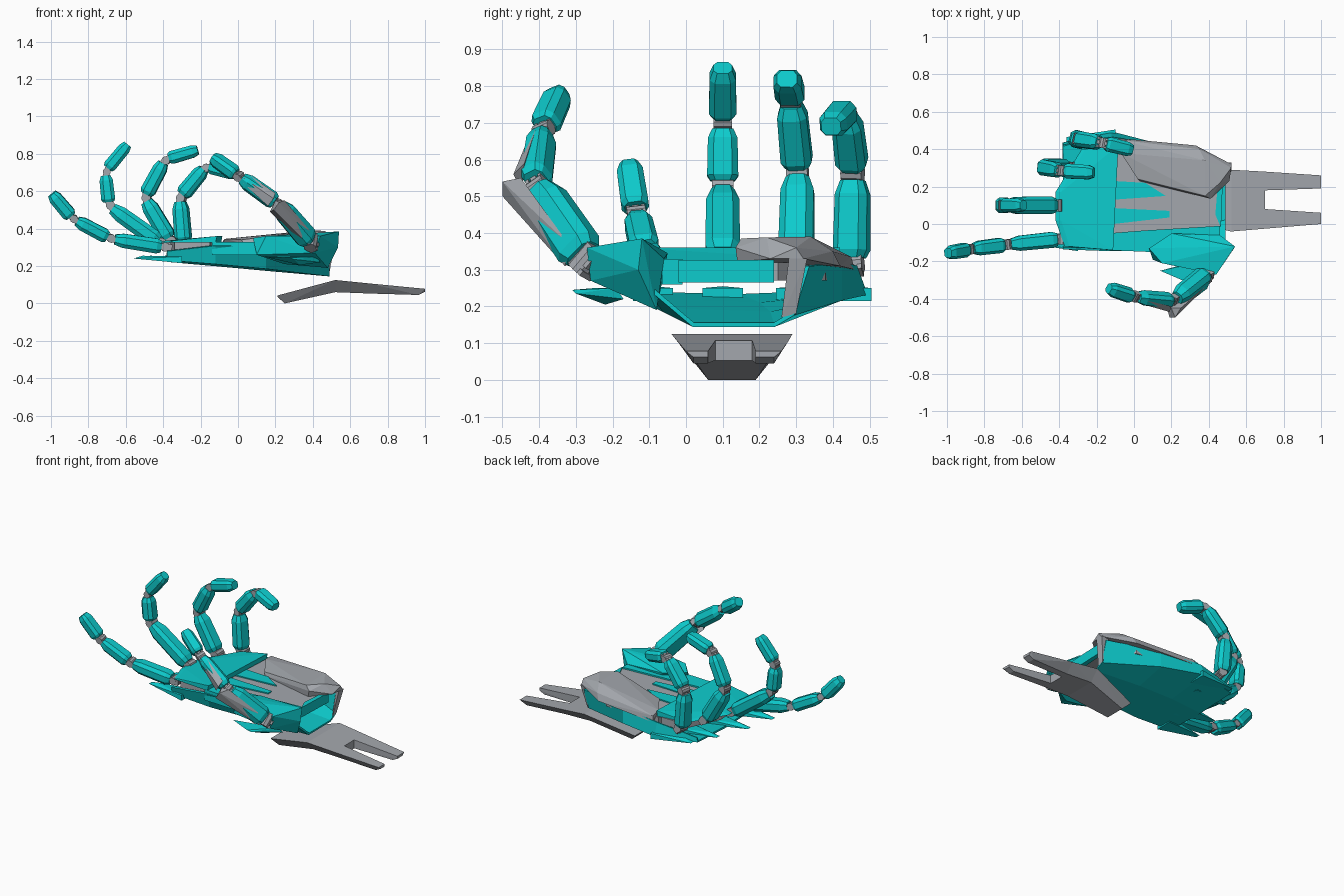
import bpy, bmesh, math
from mathutils import Vector, Matrix

cube = bpy.data.objects.get("Cube")
if cube:
    bpy.data.objects.remove(cube, do_unlink=True)


def material(name, rgb):
    m = bpy.data.materials.new(name)
    m.diffuse_color = (*rgb, 1)
    m.use_nodes = True
    node = m.node_tree.nodes["Principled BSDF"]
    node.inputs["Base Color"].default_value = (*rgb, 1)
    node.inputs["Roughness"].default_value = 0.6
    return m


TEAL = material("teal", (0.004, 0.60, 0.61))
GRAY = material("gray", (0.37, 0.39, 0.42))


def finish(name, bm, *mats):
    bmesh.ops.recalc_face_normals(bm, faces=bm.faces)
    mesh = bpy.data.meshes.new(name)
    bm.to_mesh(mesh)
    bm.free()
    ob = bpy.data.objects.new(name, mesh)
    bpy.context.collection.objects.link(ob)
    for m in mats:
        mesh.materials.append(m)
    return ob


def hull(name, mat, *groups):
    """One object from one or more convex blocks."""
    bm = bmesh.new()
    for pts in groups:
        verts = [bm.verts.new(p) for p in pts]
        res = bmesh.ops.convex_hull(bm, input=verts)
        junk = {v for v in res["geom_interior"] + res["geom_unused"]
                if isinstance(v, bmesh.types.BMVert) and v.is_valid}
        bmesh.ops.delete(bm, geom=list(junk), context="VERTS")
    bmesh.ops.dissolve_limit(bm, angle_limit=0.02, verts=bm.verts, edges=bm.edges)
    return finish(name, bm, mat)


def slab(name, mat, outline, z0, z1):
    """Flat polygon extruded between two heights."""
    bm = bmesh.new()
    face = bm.faces.new([bm.verts.new((x, y, z0)) for x, y in outline])
    ext = bmesh.ops.extrude_face_region(bm, geom=[face])["geom"]
    moved = [v for v in ext if isinstance(v, bmesh.types.BMVert)]
    bmesh.ops.translate(bm, verts=moved, vec=(0, 0, z1 - z0))
    return finish(name, bm, mat)


def frame(a, b, side):
    d = (b - a).normalized()
    s = (side - d * side.dot(d)).normalized()
    return d, s, s.cross(d)


def segment(name, a, b, width, depth, side):
    """Chamfered finger bone with tapered ends."""
    a, b = Vector(a), Vector(b)
    d, s, u = frame(a, b, side)
    octagon = [(1, .5), (.6, 1), (-.6, 1), (-1, .5), (-1, -.5), (-.6, -1), (.6, -1), (1, -.5)]
    bm = bmesh.new()
    rings = []
    for t, k in ((0, .78), (.1, 1), (.82, .95), (1, .68)):
        c = a.lerp(b, t)
        rings.append([bm.verts.new(c + s * (p * k * width / 2) + u * (q * k * depth / 2))
                      for p, q in octagon])
    for r0, r1 in zip(rings, rings[1:]):
        for i in range(8):
            j = (i + 1) % 8
            bm.faces.new((r0[i], r0[j], r1[j], r1[i]))
    bm.faces.new(rings[0])
    bm.faces.new(rings[-1])
    return finish(name, bm, TEAL)


def joint(name, a, b, size, side):
    """Hinge pin with a fork and a tongue."""
    a, b = Vector(a), Vector(b)
    d, s, u = frame(a, b, side)
    basis = Matrix((s, d, u)).transposed().to_4x4()
    basis.translation = (a + b) / 2
    length = (b - a).length + 0.03
    bm = bmesh.new()
    turn = Matrix.Rotation(math.pi / 2, 4, "Y")
    bmesh.ops.create_cone(bm, cap_ends=True, segments=10, radius1=size * .36, radius2=size * .36,
                          depth=size * .85, matrix=basis @ turn)
    for off, wide in ((-.34, .16), (0, .3), (.34, .16)):
        box = Matrix.Translation((off * size, 0, 0)) @ Matrix.Diagonal((wide * size, length, size * .5, 1))
        bmesh.ops.create_cube(bm, size=1, matrix=basis @ box)
    return finish(name, bm, GRAY)


def finger(name, points, widths, side):
    """Points run root, knuckle, two hinges, tip."""
    pts = [Vector(p) for p in points]
    gap = 0.022
    for i in range(1, len(pts) - 1):
        d = (pts[i + 1] - pts[i]).normalized()
        back = (pts[i] - pts[i - 1]).normalized()
        last = i == len(pts) - 2
        w, h = widths[i - 1]
        segment(f"{name}_bone_{i}", pts[i] + d * gap, pts[i + 1] - d * (0 if last else gap), w, h, side)
        joint(f"{name}_joint_{i}", pts[i] - back * gap, pts[i] + d * gap, w * .8, side)


# Four fingers
finger("index_finger", [(-.33, -.08, .30), (-.39, -.08, .30), (-.68, -.11, .345), (-.88, -.135, .45), (-.995, -.155, .585)],
       [(.085, .08), (.08, .075), (.075, .075)], Vector((.1, 1, 0)))
finger("middle_finger", [(-.34, .1, .30), (-.41, .1, .32), (-.69, .1, .52), (-.71, .1, .705), (-.59, .1, .85)],
       [(.095, .09), (.085, .075), (.075, .07)], Vector((0, 1, 0)))
finger("ring_finger", [(-.30, .3, .30), (-.36, .3, .33), (-.50, .305, .565), (-.39, .285, .77), (-.215, .275, .82)],
       [(.095, .09), (.085, .08), (.08, .07)], Vector((.1, 1, 0)))
finger("little_finger", [(-.24, .45, .29), (-.29, .45, .31), (-.31, .455, .565), (-.17, .435, .735), (-.01, .395, .69)],
       [(.095, .085), (.085, .08), (.08, .07)], Vector((.25, 1, 0)))

# Thumb with outer guards
finger("thumb", [(.43, -.24, .30), (.39, -.27, .325), (.215, -.41, .53), (.005, -.39, .68), (-.135, -.345, .78)],
       [(.12, .10), (.075, .085), (.075, .075)], Vector((.5, .8, .3)))
hull("thumb_guards", GRAY,
     [(.22, -.50, .54), (.19, -.50, .50), (.20, -.45, .55), (.17, -.42, .49), (.25, -.45, .55),
      (.40, -.32, .37), (.38, -.33, .31), (.34, -.31, .32)],
     [(.19, -.47, .56), (.16, -.45, .52), (.20, -.44, .59), (.03, -.425, .67), (.03, -.42, .64), (.07, -.41, .68)])

# Thumb mount and the fin under it
hull("thumb_mount", TEAL,
     [(.08, -.13, .35), (.20, -.05, .345), (.46, -.06, .33), (.54, -.12, .385), (.535, -.13, .30),
      (.44, -.27, .36), (.41, -.26, .27), (.28, -.23, .36), (.15, -.21, .36), (.10, -.19, .26),
      (.48, -.08, .19), (.25, -.10, .21)])
hull("thumb_fin", TEAL,
     [(.14, -.25, .25), (.28, -.31, .245), (.30, -.30, .235), (.42, -.19, .25), (.44, -.17, .22), (.33, -.22, .205)])

# Back-of-hand shell, an open trough along x
sections = [
    (.49, [(-.11, .26), (.02, .15), (.24, .15), (.29, .18), (.33, .31)]),
    (.15, [(-.14, .31), (-.06, .19), (.23, .18), (.42, .22), (.42, .32)]),
    (-.12, [(-.14, .31), (-.11, .215), (.2, .205), (.49, .235), (.46, .31)]),
    (-.38, [(-.13, .28), (-.12, .235), (.15, .228), (.42, .24), (.43, .27)])]
bm = bmesh.new()
rows = [[bm.verts.new((x, y, z)) for y, z in prof] for x, prof in sections]
for r0, r1 in zip(rows, rows[1:]):
    for i in range(4):
        bm.faces.new((r0[i], r0[i + 1], r1[i + 1], r1[i]))
shell = finish("back_shell", bm, TEAL)
solid = shell.modifiers.new("thickness", "SOLIDIFY")
solid.thickness = 0.012
solid.offset = 0

# Pointed shell tips beneath the fingers
for label, y, tip in (("index", -.09, -.56), ("middle", .1, -.52), ("ring", .3, -.44), ("little", .45, -.36)):
    hull(f"{label}_shell_tip", TEAL,
         [(tip, y - .015, .24), (tip, y + .015, .24), (tip + .05, y, .255)]
         + [(tip + .26, y + s * .055, z) for s in (-1, 1) for z in (.215, .25)])

# Knuckle block with a sloping leading edge
outline = [(-.12, -.14), (-.37, -.12), (-.42, .02), (-.42, .17), (-.28, .40), (-.09, .42)]
hull("knuckle_block", TEAL,
     [(x, y, .325) for x, y in outline] + [(x * .93, y, .36 if x > -.2 else .335) for x, y in outline])
hull("knuckle_core", GRAY,
     [(x, y, z) for x, y in ((-.15, -.11), (-.34, -.10), (-.36, .16), (-.24, .42), (-.12, .42)) for z in (.275, .327)])

# Palm plate, edge band and inlaid strips
slab("palm_plate", GRAY, [(-.12, -.10), (.46, -.05), (.45, .25), (.3, .38), (-.1, .42)], .27, .32)
slab("palm_edge", TEAL, [(-.14, -.14), (.10, -.15), (.46, -.065), (.46, -.01), (.05, -.035), (-.14, -.05)], .26, .329)
slab("wrist_rim", TEAL, [(.435, .05), (.465, -.02), (.475, .24), (.45, .24)], .265, .327)
for label, pts in (("outer", [(-.11, .13), (.17, .15), (.06, .22), (-.11, .23)]),
                   ("inner", [(-.11, 0), (.19, .035), (.19, .07), (-.11, .085)])):
    slab(f"{label}_palm_strip", TEAL, pts, .319, .327)

# Raised heel pad and its wrist-side wall
hull("heel_pad", GRAY,
     [(-.09, .46, .30), (-.08, .45, .335), (-.07, .38, .345), (.02, .24, .34), (.03, .23, .32),
      (.38, .15, .385), (.41, .135, .36), (.40, .14, .32), (.35, .40, .35), (.38, .34, .39),
      (.46, .22, .388), (.52, .32, .33), (.52, .30, .36), (.51, .23, .33), (.33, .42, .31)])
hull("heel_wall", GRAY,
     [(.49, .26, .17), (.49, .30, .18), (.47, .29, .18), (.52, .28, .33), (.52, .33, .33), (.47, .33, .33)])


# Forearm cuff: sloped nose, body and two prongs
def cuff_ring(x, top, bottom, zt, zb):
    return [(x, y, zt) for y in top] + [(x, y, zb) for y in bottom]


nose = cuff_ring(.52, (-.04, .29), (.02, .23), .125, .06)
body = cuff_ring(.70, (-.025, .28), (.025, .225), .107, .053)
hull("forearm_cuff", GRAY,
     cuff_ring(.21, (.03, .22), (.04, .21), .042, .036) + cuff_ring(.25, (.06, .19), (.06, .19), .04, 0) + nose,
     nose + body)
hull("cuff_prongs", GRAY,
     cuff_ring(.70, (-.025, .08), (.025, .08), .107, .053) + cuff_ring(1.0, (0, .06), (.02, .06), .078, .062)
     + [(.965, .02, .045), (.965, .06, .045)],
     cuff_ring(.70, (.28, .18), (.225, .18), .107, .053) + cuff_ring(1.0, (.26, .19), (.24, .19), .078, .062)
     + [(.965, .24, .045), (.965, .19, .045)])
